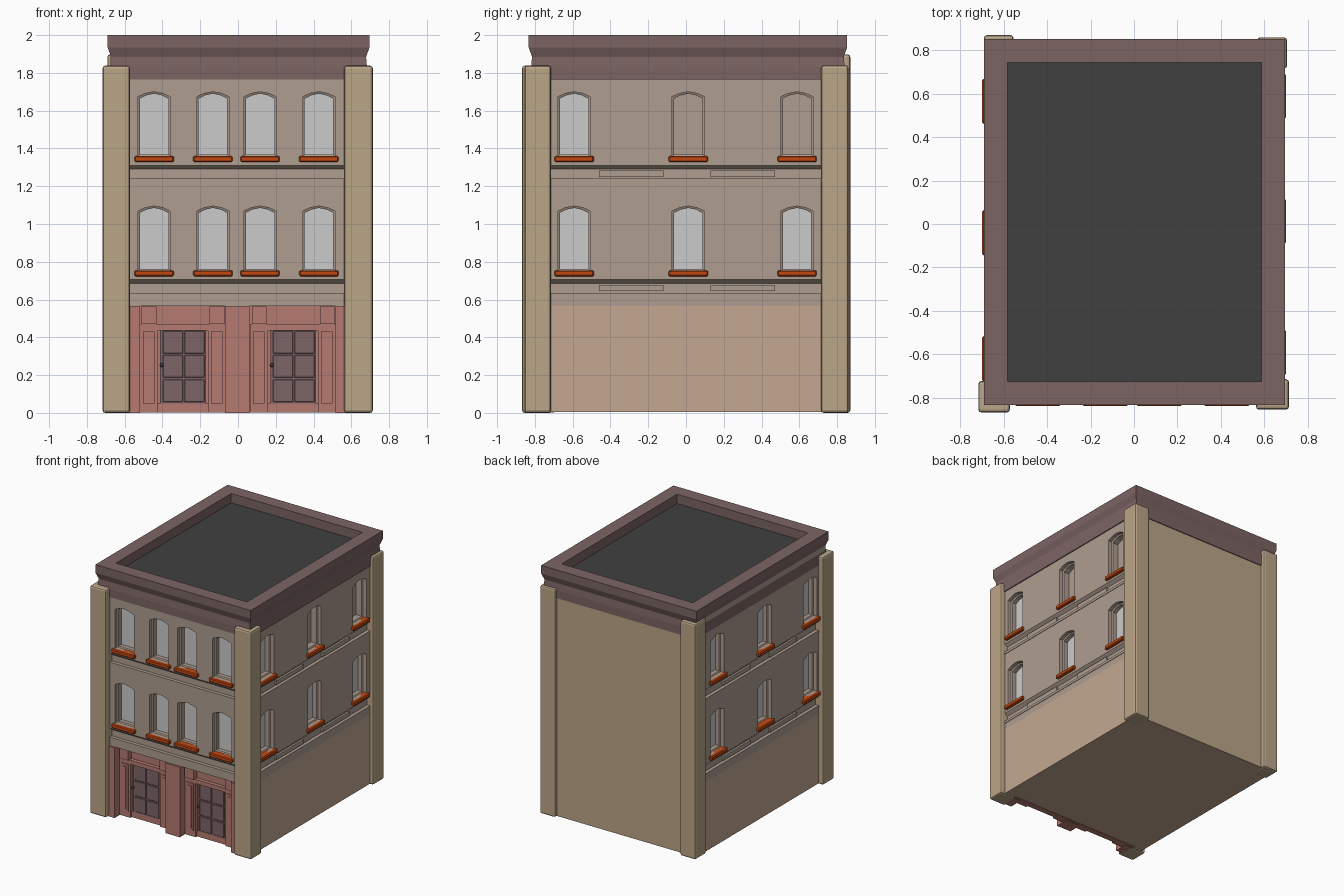
import bpy, bmesh
from mathutils import Matrix

if "Cube" in bpy.data.objects:
    bpy.data.objects.remove(bpy.data.objects["Cube"])

def mat(name, r, g, b):
    m = bpy.data.materials.new(name)
    m.diffuse_color = [(c / 255) ** 2.2 for c in (r, g, b)] + [1]
    m.use_nodes = True
    m.node_tree.nodes["Principled BSDF"].inputs["Base Color"].default_value = m.diffuse_color
    return m

STONE = mat("tan_stone", 186, 164, 135)
WALL = mat("wall_stone", 173, 156, 143)
BASE = mat("base_stone", 194, 166, 144)
TRIM = mat("cornice_brown", 124, 100, 100)
RED = mat("shopfront_red", 180, 122, 112)
DOOR = mat("door_brown", 126, 101, 102)
SILL = mat("sill_orange", 196, 74, 24)
DARK = mat("roof_dark", 66, 66, 66)
FX, FY, BY = 0.675, -0.815, 0.83          # side, front and back wall planes

def pos(side, u, d, z):
    """Point on a facade: u along the wall, d outwards, z up."""
    if side == "front":
        return (u, FY - d, z)
    return (FX + d, u, z) if side == "right" else (-FX - d, u, z)

def loft(bm, loops, closed=False):
    """Skin equal-sized loops of points; cap the ends or join them in a ring."""
    vs = [[bm.verts.new(p) for p in lp] for lp in loops]
    n = len(vs[0])
    for a, b in zip(vs, vs[1:] + (vs[:1] if closed else [])):
        for i in range(n):
            bm.faces.new((a[i], a[(i + 1) % n], b[(i + 1) % n], b[i]))
    if not closed:
        bm.faces.new(vs[0])
        bm.faces.new(vs[-1])

def prism(bm, side, poly, d0, d1):
    loft(bm, [[pos(side, u, d, z) for u, z in poly] for d in (d0, d1)])

def panel(bm, side, u0, u1, z0, z1, d0, d1):
    prism(bm, side, [(u0, z0), (u1, z0), (u1, z1), (u0, z1)], d0, d1)

def box(bm, x0, x1, y0, y1, z0, z1):
    loft(bm, [[(x0, y0, z), (x1, y0, z), (x1, y1, z), (x0, y1, z)] for z in (z0, z1)])

def finish(bm, name, material=None, bevel=0, seg=1):
    bmesh.ops.recalc_face_normals(bm, faces=bm.faces[:])
    me = bpy.data.meshes.new(name)
    bm.to_mesh(me)
    bm.free()
    ob = bpy.data.objects.new(name, me)
    bpy.context.collection.objects.link(ob)
    if material:
        me.materials.append(material)
    if bevel:
        m = ob.modifiers.new("bevel", "BEVEL")
        m.width, m.segments = bevel, seg
    return ob

def arch(u, z, w, h):
    """Window outline with a shallow faceted arch."""
    return [(u - w, z), (u + w, z), (u + w, z + h - 0.026), (u + w * 0.55, z + h - 0.009),
            (u, z + h), (u - w * 0.55, z + h - 0.009), (u - w, z + h - 0.026)]

WINDOWS = {"front": (-0.444, -0.133, 0.117, 0.428),
           "right": (-0.592, 0.012, 0.588),
           "left": (-0.62, -0.04, 0.565)}
FLOORS = (0.755, 1.36)
SPAN = {"front": (-0.62, 0.62), "right": (-0.76, 0.78), "left": (-0.76, 0.78)}

# Walls: base storey, carved upper storeys, plain back
bm = bmesh.new()
box(bm, -FX, FX, -0.735, BY, 0.005, 0.565)
finish(bm, "base_storey", BASE)
bm = bmesh.new()
box(bm, -FX, FX, FY, BY, 0.565, 1.9)
upper = finish(bm, "upper_storeys", WALL)
bm = bmesh.new()
box(bm, -0.67, 0.67, BY - 0.02, BY + 0.003, 0.005, 1.84)
finish(bm, "back_wall", STONE)

cut, frames, glass, sills, bands = (bmesh.new() for _ in range(5))
for side, centres in WINDOWS.items():
    s0, s1 = SPAN[side]
    for f in FLOORS:
        # recessed frieze with slanted top, ledge below and raised panels
        t = f - 0.05
        groove = [(0.05, t - 0.07), (-0.024, t - 0.07), (-0.024, t - 0.02), (0, t), (0.05, t)]
        loft(cut, [[pos(side, u, d, z) for d, z in groove] for u in (s0, s1)])
        panel(bands, side, s0, s1, t - 0.09, t - 0.07, -0.02, 0.004)
        if side != "front":
            for c in (-0.29, 0.3):
                panel(bands, side, c - 0.17, c + 0.17, t - 0.06, t - 0.027, -0.03, -0.008)
        for i, u in enumerate(centres):
            outer, inner = arch(u, f, 0.085, 0.34), arch(u, f + 0.008, 0.075, 0.322)
            prism(cut, side, outer, -0.085, 0.05)
            loft(frames, [[pos(side, p, d, z) for p, z in poly] for poly, d in
                          ((outer, -0.085), (outer, -0.03), (inner, -0.036), (inner, -0.085))], True)
            # two upper openings on the right are bricked up
            if not (side == "right" and f > 1 and i > 0):
                prism(glass, side, inner, -0.085, -0.07)
            panel(sills, side, u - 0.104, u + 0.104, f - 0.032, f, -0.05, 0.024)
cutter = finish(cut, "opening_cutter", WALL)
finish(frames, "window_frames", WALL)
finish(glass, "window_glass")
finish(sills, "window_sills", SILL, 0.006)
finish(bands, "frieze_trim", WALL)

m = upper.modifiers.new("openings", "BOOLEAN")
m.operation, m.solver, m.object = "DIFFERENCE", "EXACT", cutter
bpy.context.view_layer.objects.active = upper
bpy.ops.object.modifier_apply(modifier=m.name)
bpy.data.objects.remove(cutter)

# Corner pillars
for name, x0, x1, y0, y1, top in (("front_left", -0.717, -0.572, -0.868, -0.723, 1.838),
                                  ("front_right", 0.562, 0.714, -0.855, -0.715, 1.838),
                                  ("back_left", -0.692, -0.555, 0.728, 0.87, 1.898),
                                  ("back_right", 0.567, 0.705, 0.716, 0.86, 1.84)):
    bm = bmesh.new()
    box(bm, x0, x1, y0, y1, 0, top)
    finish(bm, name + "_pillar", STONE, 0.014, 2)

# Cornice swept around the top, with a sunken roof
bm = bmesh.new()
rings = []
for i, z in ((0.013, 1.765), (0.013, 1.83), (0.018, 1.885), (0, 1.935),
             (0, 2), (0.108, 2), (0.108, 1.765)):
    x, y = 0.693 - i, 0.843 - i
    rings.append([(0.003 + sx * x, 0.01 + sy * y, z)
                  for sx, sy in ((-1, -1), (1, -1), (1, 1), (-1, 1))])
loft(bm, rings, True)
finish(bm, "cornice", TRIM)
bm = bmesh.new()
box(bm, -0.6, 0.6, -0.75, 0.77, 1.88, 1.925)
finish(bm, "roof", DARK)

# Shopfront: piers, back panelling and two door bays
red, doors, panes, knobs = (bmesh.new() for _ in range(4))
box(red, -0.6, 0.58, -0.74, -0.70, 0.002, 0.565)
for x0, x1 in ((-0.6, -0.52), (-0.068, 0.062), (0.517, 0.58)):
    box(red, x0, x1, -0.83, -0.72, 0, 0.565)
for dx in (0, 0.583):
    for x0, x1 in ((-0.52, -0.425), (-0.16, -0.066)):
        x0, x1 = x0 + dx, x1 + dx
        box(red, x0, x1, -0.765, -0.72, 0.002, 0.44)            # pilaster
        box(red, x0 + 0.017, x1 - 0.017, -0.773, -0.76, 0.05, 0.43)
        box(red, x0 + 0.032, x1 - 0.032, -0.779, -0.77, 0.068, 0.412)
        box(red, x0 + 0.01, x1 - 0.006, -0.785, -0.72, 0.47, 0.563)  # bracket block
    box(red, -0.52 + dx, -0.066 + dx, -0.77, -0.72, 0.437, 0.47)   # lintel
    box(red, -0.425 + dx, -0.16 + dx, -0.748, -0.72, 0.002, 0.05)   # door step
    box(doors, -0.412 + dx, -0.17 + dx, -0.75, -0.72, 0.05, 0.437)
    for c in (-0.344, -0.231):
        for z in (0.058, 0.187, 0.314):
            box(panes, c - 0.053 + dx, c + 0.053 + dx, -0.757, -0.74, z, z + 0.119)
    bmesh.ops.create_uvsphere(knobs, u_segments=10, v_segments=6, radius=0.011,
                              matrix=Matrix.Translation((-0.404 + dx, -0.763, 0.253)))
finish(red, "shopfront", RED)
finish(doors, "doors", DOOR)
finish(panes, "door_panels", DOOR, 0.003)
finish(knobs, "door_knobs", DARK)
